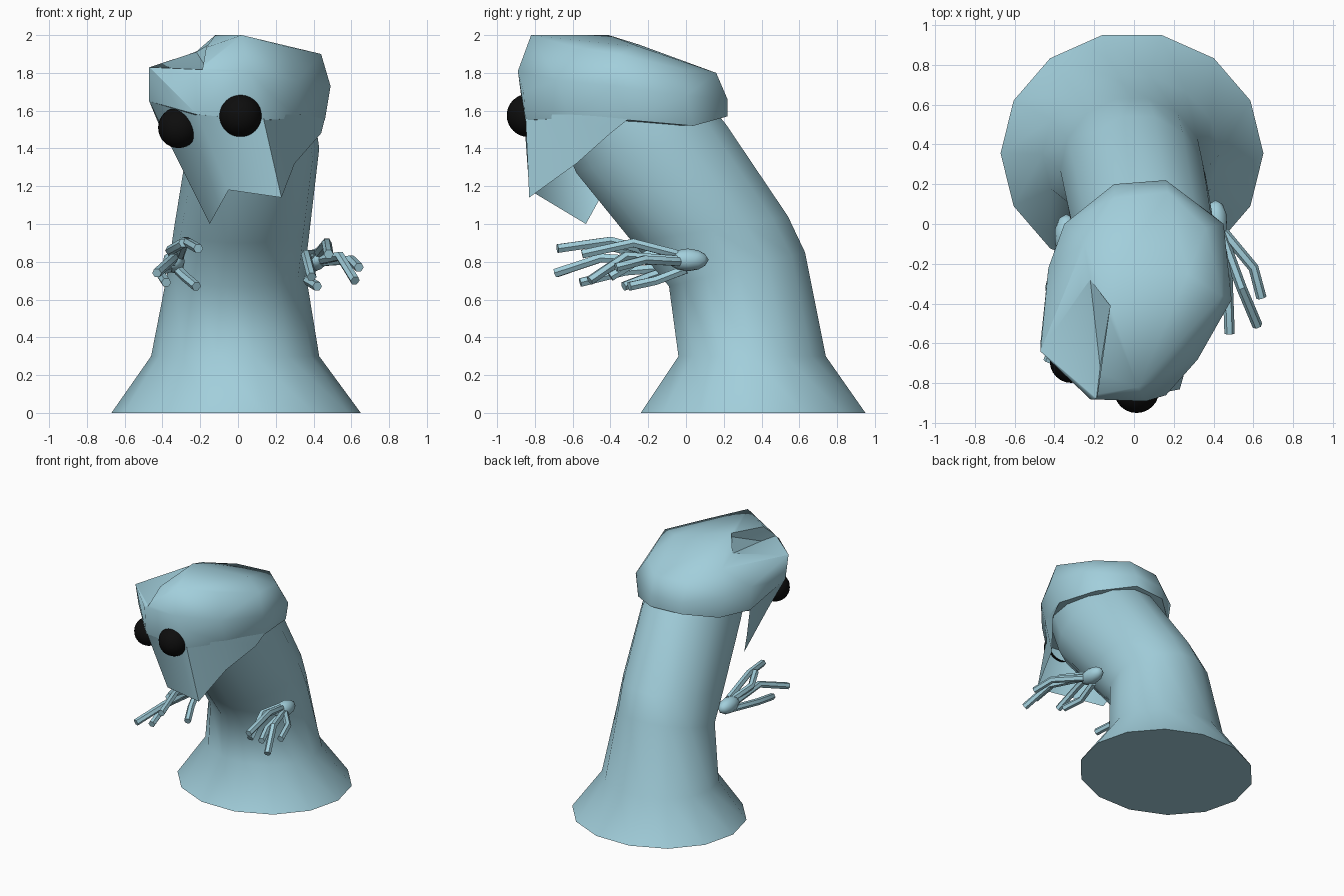
import bpy, bmesh, math
from mathutils import Vector

if "Cube" in bpy.data.objects:
    bpy.data.objects.remove(bpy.data.objects["Cube"])


def material(name, color):
    m = bpy.data.materials.new(name)
    m.diffuse_color = (*color, 1)
    m.use_nodes = True
    m.node_tree.nodes["Principled BSDF"].inputs["Base Color"].default_value = m.diffuse_color
    return m


SKIN = material("pale_blue", (0.36, 0.62, 0.71))
BLACK = material("black", (0.004, 0.004, 0.004))


def smooth(ob, angle):
    bpy.ops.object.select_all(action='DESELECT')
    ob.select_set(True)
    bpy.context.view_layer.objects.active = ob
    bpy.ops.object.shade_smooth_by_angle(angle=math.radians(angle))


def finish(bm, name, mat, angle=45):
    bmesh.ops.recalc_face_normals(bm, faces=bm.faces[:])
    me = bpy.data.meshes.new(name)
    bm.to_mesh(me)
    bm.free()
    ob = bpy.data.objects.new(name, me)
    bpy.context.collection.objects.link(ob)
    me.materials.append(mat)
    smooth(ob, angle)
    return ob


def loft(name, rings, mat, angle=45):
    """Skin a list of point rings and cap both ends."""
    bm = bmesh.new()
    loops = [[bm.verts.new(p) for p in r] for r in rings]
    n = len(loops[0])
    for a, b in zip(loops, loops[1:]):
        for i in range(n):
            j = (i + 1) % n
            bm.faces.new((a[i], a[j], b[j], b[i]))
    bm.faces.new(loops[0])
    bm.faces.new(loops[-1])
    return finish(bm, name, mat, angle)


def hull(name, points, mat, angle=40):
    bm = bmesh.new()
    for p in points:
        bm.verts.new(p)
    res = bmesh.ops.convex_hull(bm, input=bm.verts[:])
    junk = [v for v in res["geom_interior"] if isinstance(v, bmesh.types.BMVert)]
    bmesh.ops.delete(bm, geom=junk, context='VERTS')
    return finish(bm, name, mat, angle)


def sheet(name, points, faces, mat, angle=40):
    bm = bmesh.new()
    vs = [bm.verts.new(p) for p in points]
    for f in faces:
        bm.faces.new([vs[i] for i in f])
    return finish(bm, name, mat, angle)


# Body: flared foot bending forward into the neck
# x min, x max, front (y, z), back (y, z)
body = [(-0.67, 0.65, (-0.24, 0.0), (0.95, 0.0)),
        (-0.46, 0.43, (-0.04, 0.30), (0.74, 0.30)),
        (-0.37, 0.355, (-0.09, 0.67), (0.63, 0.85)),
        (-0.34, 0.38, (-0.28, 0.90), (0.54, 1.04)),
        (-0.27, 0.43, (-0.58, 1.27), (0.21, 1.53)),
        (-0.25, 0.40, (-0.68, 1.50), (0.05, 1.72))]


def body_ring(x0, x1, front, back, n=14):
    pts = []
    for i in range(n):
        a = math.tau * (i + 0.5) / n
        t = (1 + math.cos(a) / math.cos(math.pi / n)) / 2
        pts.append(((x0 + x1) / 2 + (x1 - x0) / 2 * math.sin(a),
                    front[0] + (back[0] - front[0]) * t,
                    front[1] + (back[1] - front[1]) * t))
    return pts


loft("body", [body_ring(*r) for r in body], SKIN, 60)

# Head: lumpy hood with a raised fold on top
head = hull("head", [
    # hem
    (-0.10, 0.20, 1.57), (0.16, 0.22, 1.57), (0.40, 0.04, 1.52),
    (0.46, -0.30, 1.55), (-0.31, 0.02, 1.53), (-0.42, -0.22, 1.53),
    # widest line
    (-0.10, 0.20, 1.66), (0.16, 0.22, 1.66), (0.45, 0.0, 1.68),
    (0.49, -0.38, 1.73), (-0.35, 0.0, 1.70), (-0.43, -0.22, 1.72),
    (-0.47, -0.60, 1.65), (-0.47, -0.64, 1.83),
    # brow
    (-0.22, -0.86, 1.58), (0.13, -0.85, 1.55), (0.32, -0.62, 1.56),
    (-0.22, -0.88, 1.80), (0.06, -0.89, 1.81), (0.16, -0.86, 1.70),
    (0.32, -0.68, 1.76),
    # crown
    (-0.10, 0.13, 1.80), (0.17, 0.16, 1.80), (0.36, -0.02, 1.82),
    (0.44, -0.36, 1.90), (0.27, -0.25, 1.94), (-0.10, -0.25, 1.95),
    (0.25, -0.60, 1.94), (-0.25, -0.10, 1.86),
    (-0.12, -0.41, 2.0), (0.02, -0.82, 2.0)], SKIN, 50)

# Dent in the crown beside the fold
floor = [(-0.49, -0.63, 1.83), (-0.22, -0.28, 1.91), (-0.12, -0.41, 1.97),
         (-0.17, -0.72, 1.83), (-0.20, -0.97, 1.81), (-0.40, -0.92, 1.82)]
cutter = hull("dent_cutter", floor + [(x, y, z + 0.4) for x, y, z in floor], SKIN)
cutter.hide_render = True
smooth(head, 50)
mod = head.modifiers.new("dent", 'BOOLEAN')
mod.operation = 'DIFFERENCE'
mod.object = cutter
bpy.ops.object.modifier_apply(modifier=mod.name)
bpy.data.objects.remove(cutter)
smooth(head, 50)

# Face: cloth-like sheet hanging from the brow to a jagged chin
sheet("face", [
    (-0.42, -0.22, 1.55), (-0.47, -0.60, 1.65), (-0.22, -0.86, 1.60),
    (0.13, -0.85, 1.58), (0.33, -0.62, 1.58), (0.46, -0.30, 1.56),
    (-0.35, -0.55, 1.40), (-0.15, -0.53, 1.00), (-0.05, -0.83, 1.18),
    (0.23, -0.83, 1.14), (0.30, -0.58, 1.32), (0.44, -0.40, 1.48),
    (-0.25, -0.42, 1.20)],
    [(0, 1, 6), (1, 2, 6), (2, 8, 7, 6), (2, 3, 8), (3, 9, 8),
     (3, 4, 10, 9), (4, 5, 11, 10), (0, 6, 12), (6, 7, 12)], SKIN, 60)

# Eyes: domes set on the face
for name, pos, r, out in (
        ("centre_eye", (0.013, -0.835, 1.575), 0.114, (0, -1, 0)),
        ("side_eye", (-0.315, -0.69, 1.51), 0.108, (-0.70, -0.60, -0.35))):
    bm = bmesh.new()
    bmesh.ops.create_uvsphere(bm, u_segments=24, v_segments=16, radius=r)
    out = Vector(out).normalized()
    bmesh.ops.bisect_plane(bm, geom=bm.verts[:] + bm.edges[:] + bm.faces[:],
                           plane_co=out * -0.01, plane_no=out, clear_inner=True)
    bmesh.ops.translate(bm, verts=bm.verts[:], vec=pos)
    finish(bm, name, BLACK)


# Hands: small palm with jointed tube fingers
def finger(name, path, r=0.026, n=6):
    path = [Vector(p) for p in path]
    rings = []
    for i, p in enumerate(path):
        d = (path[min(i + 1, len(path) - 1)] - path[max(i - 1, 0)]).normalized()
        u = d.cross(Vector((0, 0, 1))).normalized()
        v = u.cross(d)
        rings.append([p + r * (u * math.cos(math.tau * k / n)
                               + v * math.sin(math.tau * k / n)) for k in range(n)])
    loft(name, rings, SKIN, 35)


hands = {
    "right": ((0.41, 0.01, 0.81), [
        [(0.39, 0.0, 0.76), (0.37, -0.16, 0.70), (0.42, -0.30, 0.67)],
        [(0.40, -0.02, 0.84), (0.36, -0.20, 0.84), (0.39, -0.40, 0.72)],
        [(0.42, -0.05, 0.84), (0.47, -0.28, 0.90), (0.48, -0.55, 0.84)],
        [(0.44, -0.05, 0.81), (0.54, -0.32, 0.83), (0.62, -0.51, 0.70)],
        [(0.45, -0.04, 0.80), (0.60, -0.22, 0.81), (0.64, -0.37, 0.77)]]),
    "left": ((-0.34, -0.06, 0.80), [
        [(-0.32, -0.08, 0.76), (-0.28, -0.20, 0.72), (-0.22, -0.33, 0.67)],
        [(-0.31, -0.10, 0.83), (-0.28, -0.40, 0.91), (-0.21, -0.68, 0.87)],
        [(-0.33, -0.10, 0.82), (-0.36, -0.32, 0.86), (-0.29, -0.47, 0.90)],
        [(-0.35, -0.10, 0.80), (-0.34, -0.45, 0.82), (-0.43, -0.69, 0.74)],
        [(-0.36, -0.08, 0.77), (-0.42, -0.32, 0.75), (-0.38, -0.56, 0.69)]])}
for side, (palm, paths) in hands.items():
    bm = bmesh.new()
    bmesh.ops.create_icosphere(bm, subdivisions=2, radius=1)
    bmesh.ops.scale(bm, verts=bm.verts[:], vec=(0.06, 0.11, 0.06))
    bmesh.ops.translate(bm, verts=bm.verts[:], vec=palm)
    finish(bm, side + "_palm", SKIN)
    for i, path in enumerate(paths):
        finger(f"{side}_finger_{i + 1}", path)
